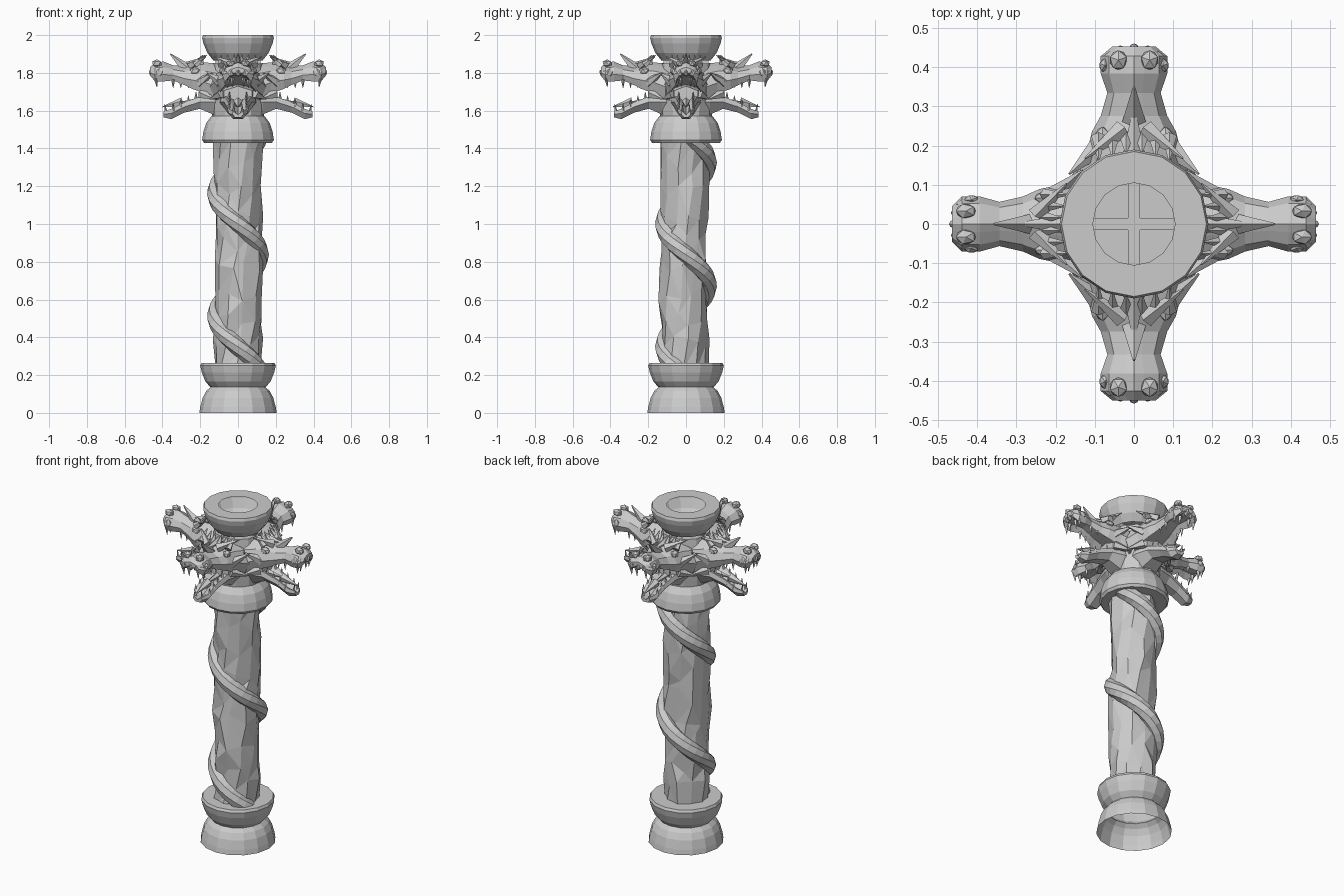
import bpy, bmesh, math, random
from mathutils import Vector, Matrix

if "Cube" in bpy.data.objects:
    bpy.data.objects.remove(bpy.data.objects["Cube"])

random.seed(4)


def finish(bm, name):
    bmesh.ops.recalc_face_normals(bm, faces=bm.faces[:])
    me = bpy.data.meshes.new(name)
    bm.to_mesh(me)
    bm.free()
    ob = bpy.data.objects.new(name, me)
    bpy.context.collection.objects.link(ob)
    return ob


def skin(bm, rings, caps=True):
    """Bridge a list of closed point loops into a tube."""
    loops = [[bm.verts.new(p) for p in ring] for ring in rings]
    n = len(loops[0])
    for a, b in zip(loops, loops[1:]):
        for i in range(n):
            j = (i + 1) % n
            bm.faces.new((a[i], a[j], b[j], b[i]))
    if caps:
        bm.faces.new(loops[0])
        bm.faces.new(loops[-1])


def circle(r, z, n=16):
    return [(r * math.cos(math.tau * i / n), r * math.sin(math.tau * i / n), z) for i in range(n)]


def revolve(name, profile):
    bm = bmesh.new()
    skin(bm, [circle(r, z) for r, z in profile], caps=False)
    return finish(bm, name)


# turned bowls of the base, capital and top
revolve("base_foot", [(.205, 0), (.2, .03), (.187, .08), (.168, .115), (.145, .137)])
revolve("base_bowl", [(.145, .135), (.172, .165), (.192, .215), (.2, .25), (.193, .265), (.105, .265)])
revolve("capital_bowl", [(.105, 1.43), (.18, 1.43), (.19, 1.445), (.183, 1.49), (.168, 1.535), (.14, 1.572)])
revolve("top_bowl", [(.13, 1.865), (.162, 1.905), (.183, 1.955), (.19, 1.985), (.185, 2.0), (.105, 2.0)])

# rough stone shaft
bm = bmesh.new()
rings = []
for k in range(10):
    ring = []
    for i in range(11):
        a = math.tau * i / 11 + .12 * k + random.uniform(-.1, .1)
        r = random.uniform(.115, .138)
        z = .22 + 1.23 * k / 9 + (random.uniform(-.05, .05) if 0 < k < 9 else 0)
        ring.append((r * math.cos(a), r * math.sin(a) - .01, z))
    rings.append(ring)
skin(bm, rings)
bmesh.ops.triangulate(bm, faces=bm.faces[:])
finish(bm, "stone_shaft")

# tail winding round the shaft
bm = bmesh.new()
rings = []
PITCH, R, TUBE = .65, .118, .046
for k in range(45):
    z = 1.47 - 1.26 * k / 44
    a = -math.pi / 2 + (1.0 - z) / PITCH * math.tau
    out = Vector((math.cos(a), math.sin(a), 0))
    tan = Vector((-R * math.sin(a), R * math.cos(a), -PITCH / math.tau)).normalized()
    side = tan.cross(out)
    c = out * R + Vector((0, 0, z))
    rings.append([c + TUBE * (out * math.cos(t) + side * math.sin(t))
                  for t in (math.tau * i / 8 for i in range(8))])
skin(bm, rings)
finish(bm, "winding_tail")

# inner core behind the heads, with crossed ridges seen through the top hole
bm = bmesh.new()
skin(bm, [circle(.135, 1.55, 12), circle(.15, 1.7, 12), circle(.13, 1.85, 12)])
for size in ((.24, .03, .05), (.03, .24, .05)):
    bmesh.ops.create_cube(bm, size=1, matrix=Matrix.Translation((0, 0, 1.86)) @ Matrix.Diagonal((*size, 1)))
finish(bm, "head_core")

# one beast head pointing along +x
UPPER = [(-.8, 0), (-1, .35), (-.75, .72), (-.3, .9), (0, 1), (.3, .9), (.75, .72), (1, .35), (.8, 0), (.45, .3), (-.45, .3)]
LOWER = [(-.5, 0), (-1, .55), (-.9, 1), (-.62, .95), (0, .45), (.62, .95), (.9, 1), (1, .55), (.5, 0)]
head = bmesh.new()


def loft(section, stations):
    """stations: (distance, bottom, top, half width)"""
    skin(head, [[(x, u * w, lo + v * (hi - lo)) for u, v in section] for x, lo, hi, w in stations])


def spike(p, q, r, sides=5, tip=.1):
    p, q = Vector(p), Vector(q)
    d = q - p
    m = Matrix.Translation((p + q) / 2) @ d.to_track_quat('Z', 'Y').to_matrix().to_4x4()
    bmesh.ops.create_cone(head, cap_ends=True, segments=sides, radius1=r, radius2=r * tip, depth=d.length, matrix=m)


def knob(p, size):
    m = Matrix.Translation(p) @ Matrix.Diagonal((*size, 1))
    bmesh.ops.create_icosphere(head, subdivisions=1, radius=1, matrix=m)


# skull with upper jaw, then the trough-shaped lower jaw
loft(UPPER, [(.03, 1.64, 1.84, .1), (.11, 1.66, 1.85, .15), (.17, 1.69, 1.855, .125), (.24, 1.715, 1.85, .107),
             (.28, 1.735, 1.835, .085), (.34, 1.76, 1.84, .068), (.39, 1.755, 1.86, .085),
             (.435, 1.755, 1.855, .085), (.46, 1.785, 1.83, .055)])
loft(LOWER, [(.05, 1.57, 1.7, .1), (.13, 1.58, 1.7, .095), (.2, 1.61, 1.675, .075), (.28, 1.59, 1.645, .058),
             (.35, 1.555, 1.61, .05), (.39, 1.565, 1.595, .03)])
# nose horn, snout ridge and tongue
spike((.265, 0, 1.815), (.355, 0, 1.9), .034)
spike((.18, 0, 1.85), (.3, 0, 1.85), .03)
spike((.12, 0, 1.655), (.30, 0, 1.645), .03)
spike((.29, 0, 1.645), (.395, 0, 1.62), .026)
# scalloped lip around the muzzle
for k in range(-3, 4):
    a = k * .48
    knob((.405 + .045 * math.cos(a), .075 * math.sin(a), 1.80), (.02, .016, .024))
for s in (-1, 1):
    # brow, eye, nostril, cheek fins and mane
    spike((.245, s * .03, 1.84), (.17, s * .125, 1.885), .026)
    knob((.225, s * .08, 1.81), (.03, .022, .022))
    knob((.425, s * .04, 1.85), (.028, .025, .022))
    spike((.2, s * .09, 1.75), (.13, s * .165, 1.8), .03)
    spike((.19, s * .085, 1.69), (.12, s * .15, 1.66), .028)
    for y in (.02, .055, .09):
        spike((.225, s * y, 1.84), (.19 - y * .3, s * y, 1.895), .02)
    # teeth of both jaws and corner of the mouth
    for x, y in ((.26, .075), (.3, .06), (.34, .055)):
        spike((x, s * y, 1.765), (x, s * y, 1.72), .011, 4)
    for y in (.03, .065):
        spike((.43, s * y, 1.775), (.425, s * y, 1.725), .013, 4)
    for x, z in ((.22, 1.66), (.26, 1.64), (.3, 1.62), (.34, 1.6)):
        spike((x, s * .047, z), (x, s * .045, z + .04), .01, 4)
    spike((.375, s * .022, 1.585), (.385, s * .022, 1.635), .01, 4)
    loft([(0, 0), (s, .3), (s, .7), (0, 1)], [(.12, 1.64, 1.75, .1), (.2, 1.65, 1.73, .075)])

first = finish(head, "beast_head_right")
# the side pair is slightly longer and slimmer than the front pair
for name, angle, scale in (("right", 0, (1.01, .83, 1)), ("back", 90, (.985, 1, 1)),
                           ("left", 180, (1.01, .83, 1)), ("front", 270, (.98, 1, 1))):
    ob = first
    if angle:
        ob = bpy.data.objects.new("beast_head_" + name, first.data)
        bpy.context.collection.objects.link(ob)
    ob.rotation_euler.z = math.radians(angle)
    ob.scale = scale
